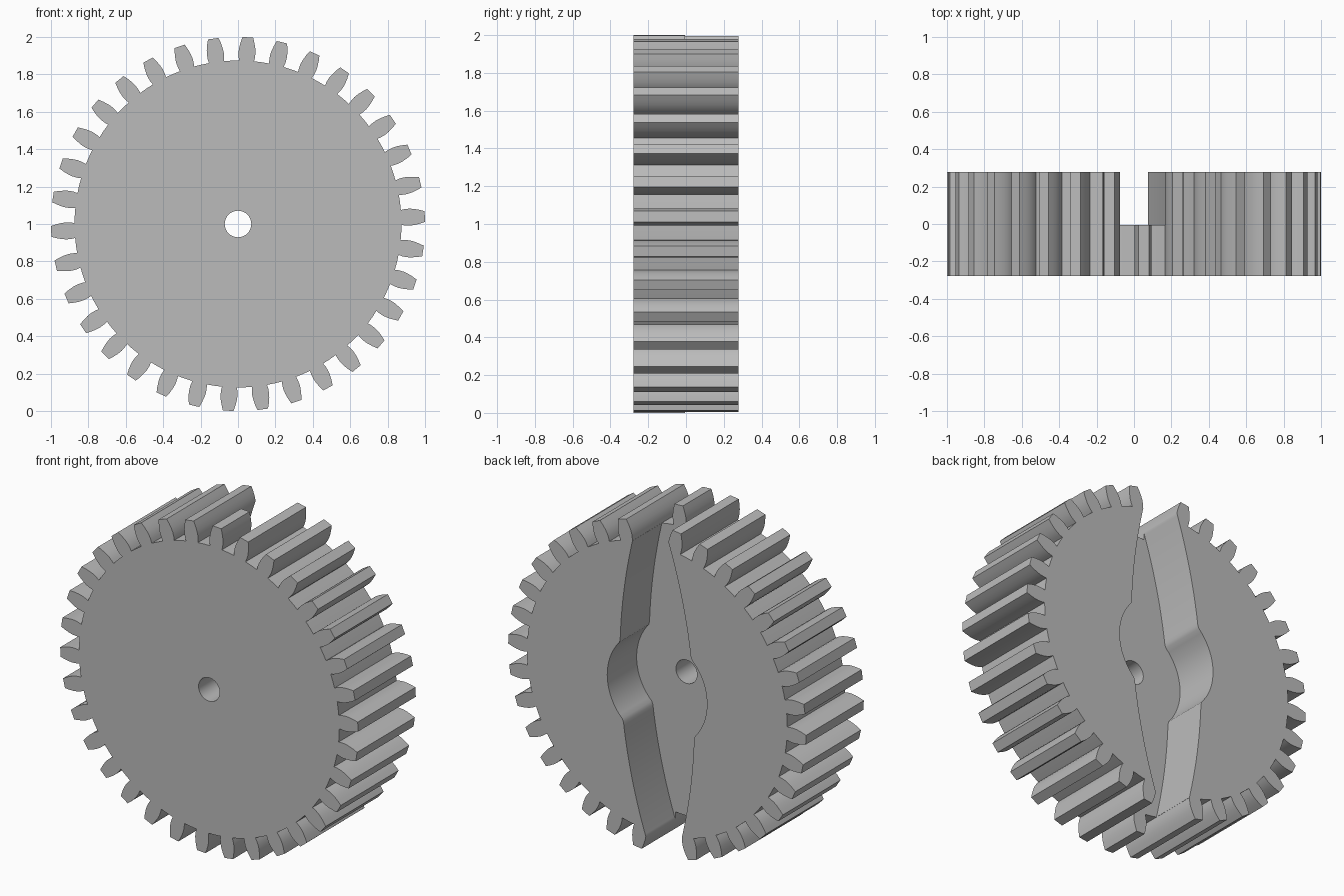
import bpy
import bmesh
import math

TEETH = 34
HALF_DEPTH = 0.277
PITCH = 2 * math.pi / TEETH
OFFSET = math.radians(3.0)

# Remove the default cube
cube = bpy.data.objects.get("Cube")
if cube:
    bpy.data.objects.remove(cube, do_unlink=True)

# Single grey material
grey = bpy.data.materials.new("plain_grey")
grey.use_nodes = True
colour = (0.5, 0.5, 0.5, 1.0)
grey.diffuse_color = colour
grey.node_tree.nodes["Principled BSDF"].inputs["Base Color"].default_value = colour


def prism(name, outline, y_front, y_back):
    """Extrude an outline of (x, z) points along y, about the axle at z = 1."""
    bm = bmesh.new()
    face = bm.faces.new([bm.verts.new((x, y_front, z + 1)) for x, z in outline])
    result = bmesh.ops.extrude_face_region(bm, geom=[face])
    verts = [v for v in result["geom"] if isinstance(v, bmesh.types.BMVert)]
    bmesh.ops.translate(bm, verts=verts, vec=(0, y_back - y_front, 0))
    bmesh.ops.recalc_face_normals(bm, faces=bm.faces)
    mesh = bpy.data.meshes.new(name)
    bm.to_mesh(mesh)
    bm.free()
    mesh.materials.append(grey)
    obj = bpy.data.objects.new(name, mesh)
    bpy.context.collection.objects.link(obj)
    return obj


def polar(radius, angle):
    """Point at a clockwise angle from the top."""
    return radius * math.sin(angle), radius * math.cos(angle)


def cut(target, cutter):
    mod = target.modifiers.new("cut", "BOOLEAN")
    mod.operation = "DIFFERENCE"
    mod.solver = "EXACT"
    mod.object = cutter
    bpy.context.view_layer.objects.active = target
    bpy.ops.object.modifier_apply(modifier=mod.name)
    bpy.data.objects.remove(cutter, do_unlink=True)


# Toothed outline: (radius, half width) up one flank, mirrored down the other
flank = [(0.874, 0.040), (0.895, 0.044), (0.92, 0.0455),
         (0.944, 0.043), (0.972, 0.037), (1.0, 0.0285)]
outline = []
for i in range(TEETH):
    centre = OFFSET + i * PITCH
    outline += [polar(r, centre - w / r) for r, w in flank]
    outline += [polar(r, centre + w / r) for r, w in reversed(flank)]
    outline.append(polar(0.874, centre + PITCH / 2))
gear = prism("gear_wheel", outline, -HALF_DEPTH, HALF_DEPTH)

# Axle hole
bore = [polar(0.071, 2 * math.pi * i / 48) for i in range(48)]
cut(gear, prism("axle_hole_cutter", bore, -0.5, 0.5))


# Curved slot across the back, swelling into a round recess at the axle
def wall(z):
    arc = 0.25 - 0.16 * (z - 0.13) ** 2
    return max(arc, math.sqrt(max(0.0, 0.335 ** 2 - z * z)))


side = [(wall(i / 50), i / 50) for i in range(55, -56, -1)]
slot = side + [(-x, -z) for x, z in side]
cut(gear, prism("back_slot_cutter", slot, -0.005, 0.5))

# Smooth curved walls, sharp edges
bpy.ops.object.select_all(action="DESELECT")
gear.select_set(True)
bpy.context.view_layer.objects.active = gear
bpy.ops.object.shade_smooth_by_angle(angle=math.radians(25))
